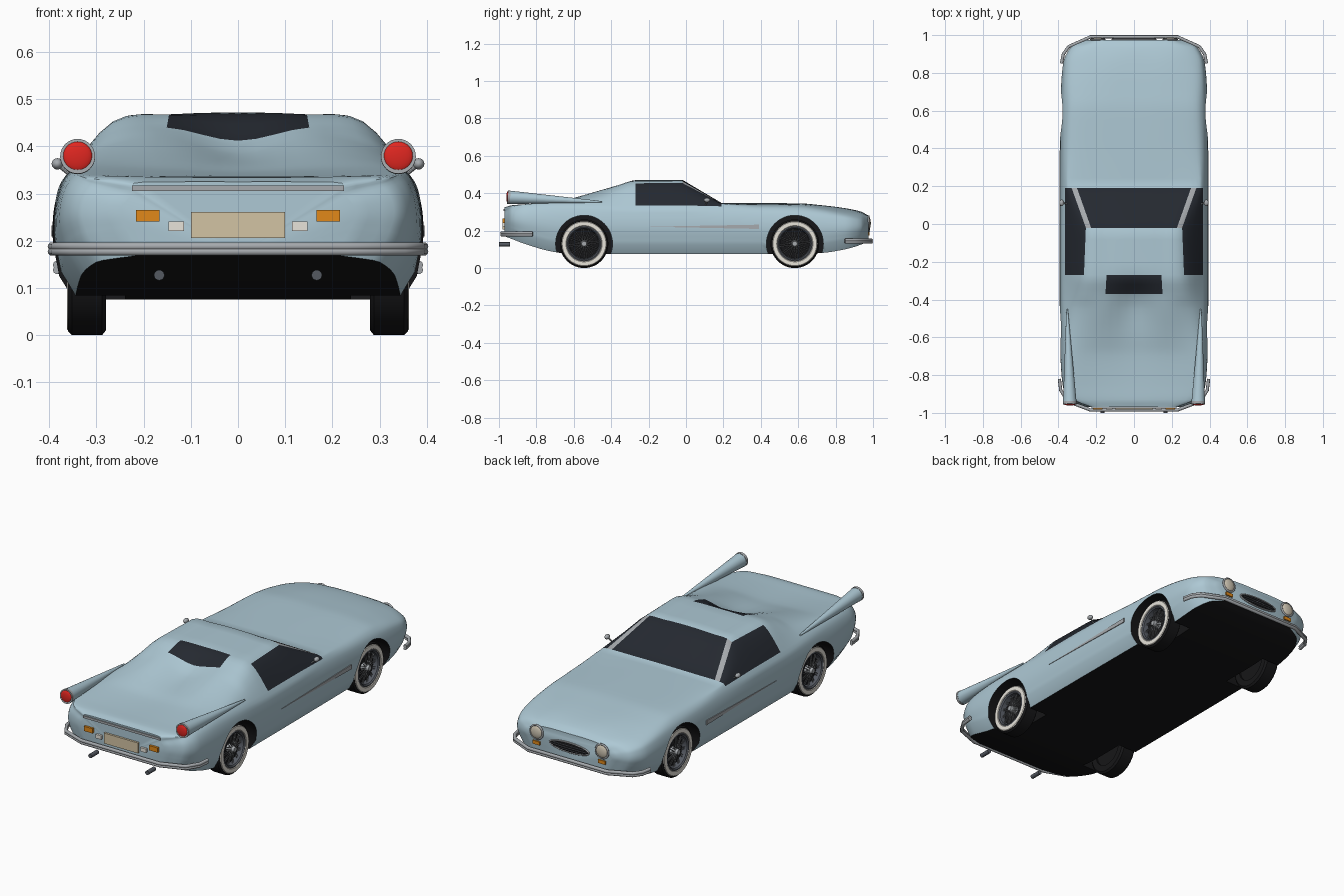
import bpy, bmesh, math
from mathutils import Vector, Matrix

if "Cube" in bpy.data.objects:
    bpy.data.objects.remove(bpy.data.objects["Cube"])


def mat(name, r, g, b):
    m = bpy.data.materials.new(name)
    m.diffuse_color = (r, g, b, 1)
    m.use_nodes = True
    m.node_tree.nodes["Principled BSDF"].inputs["Base Color"].default_value = m.diffuse_color
    return m


PAINT = mat("paint", .42, .58, .66)
GLASS = mat("glass", .018, .022, .03)
BLACK = mat("black", .008, .008, .009)
CHROME = mat("chrome", .38, .40, .42)
DARK = mat("dark_steel", .09, .10, .12)
WHITE = mat("whitewall", .80, .77, .70)
RED = mat("red_lens", .75, .02, .015)
ORANGE = mat("orange_lens", .75, .25, .01)
TAN = mat("plate_tan", .65, .55, .37)
LAMP = mat("lamp_glass", .62, .56, .45)


def finish(name, bm, *mats, angle=35):
    bmesh.ops.recalc_face_normals(bm, faces=bm.faces[:])
    me = bpy.data.meshes.new(name)
    bm.to_mesh(me)
    bm.free()
    for m in mats:
        me.materials.append(m)
    shade(me, angle)
    ob = bpy.data.objects.new(name, me)
    bpy.context.collection.objects.link(ob)
    return ob


def shade(me, angle=35):
    for p in me.polygons:
        p.use_smooth = True
    me.set_sharp_from_angle(angle=math.radians(angle))


def rod(name, a, b, r1, r2, m, n=24, bm=None):
    a, b = Vector(a), Vector(b)
    own = bm is None
    bm = bm or bmesh.new()
    M = Matrix.Translation((a + b) / 2) @ (b - a).to_track_quat('Z', 'Y').to_matrix().to_4x4()
    bmesh.ops.create_cone(bm, cap_ends=True, segments=n, radius1=r1, radius2=r2,
                          depth=(b - a).length, matrix=M)
    return finish(name, bm, m) if own else None


def box(name, c, size, m):
    bm = bmesh.new()
    bmesh.ops.create_cube(bm, size=1, matrix=Matrix.Translation(c) @ Matrix.Diagonal((*size, 1)))
    return finish(name, bm, m)


def ball(name, c, radii, m):
    bm = bmesh.new()
    bmesh.ops.create_uvsphere(bm, u_segments=24, v_segments=14, radius=1,
                              matrix=Matrix.Translation(c) @ Matrix.Diagonal((*radii, 1)))
    return finish(name, bm, m)


def tube(name, pts, r, m, cyclic=False):
    cu = bpy.data.curves.new(name, 'CURVE')
    cu.dimensions = '3D'
    cu.bevel_depth, cu.bevel_resolution, cu.use_fill_caps = r, 3, True
    sp = cu.splines.new('POLY')
    sp.points.add(len(pts) - 1)
    sp.use_cyclic_u = cyclic
    for p, co in zip(sp.points, pts):
        p.co = (*co, 1)
    cu.materials.append(m)
    ob = bpy.data.objects.new(name, cu)
    bpy.context.collection.objects.link(ob)


def oval(c, rx, rz, n=40):
    return [(c[0] + rx * math.cos(t), c[1], c[2] + rz * math.sin(t))
            for t in (math.tau * i / n for i in range(n))]


# Body stations: y, underside z, half width, belt z, roof-edge x, roof-edge z, mid z, centre z
ST = [(-.97, .17, .25, .30, .22, .322, .325, .325), (-.93, .155, .345, .322, .30, .335, .335, .335),
      (-.85, .125, .378, .335, .32, .342, .339, .337), (-.70, .085, .389, .34, .32, .355, .352, .345),
      (-.60, .075, .391, .34, .31, .367, .375, .36), (-.45, .075, .393, .338, .29, .395, .418, .382),
      (-.37, .075, .393, .336, .275, .425, .44, .412), (-.27, .075, .393, .335, .265, .453, .468, .47),
      (-.02, .075, .393, .335, .255, .455, .468, .472), (.19, .075, .392, .33, .33, .345, .347, .348),
      (.40, .075, .391, .318, .31, .338, .345, .347), (.60, .075, .389, .31, .31, .335, .345, .346),
      (.72, .08, .386, .30, .30, .322, .335, .336), (.85, .10, .375, .28, .28, .302, .318, .32),
      (.935, .125, .335, .265, .24, .288, .298, .302), (.975, .145, .25, .25, .19, .272, .28, .28)]


def slope(i, k):
    if i in (0, len(ST) - 1):
        j = max(i, 1)
        return (ST[j][k] - ST[j-1][k]) / (ST[j][0] - ST[j-1][0])
    a, b = ((ST[j+1][k] - ST[j][k]) / (ST[j+1][0] - ST[j][0]) for j in (i - 1, i))
    return 2 * a * b / (a + b) if a * b > 0 else 0


def station(i, t):
    a, b = ST[i], ST[i + 1]
    h = b[0] - a[0]
    if -.28 < a[0] < .18:
        return [u + (v - u) * t for u, v in zip(a, b)]
    return [a[0] + h * t] + [
        a[k] * (1 + 2*t) * (1-t)**2 + b[k] * t*t * (3 - 2*t)
        + h * (slope(i, k) * t * (1-t)**2 - slope(i + 1, k) * t*t * (1-t)) for k in range(1, 8)]


def ring(y, zb, w, zs, xr, zr, zq, zt):
    z2 = zb + .05
    P = [Vector(p) for p in ((w - .014, z2), (w, z2 + .4 * (zs - z2)), (w - .006, z2 + .75 * (zs - z2)),
                             (w - .028, zs), (xr, zr), (xr * .55, zq), (0, zt))]
    P = [2 * P[0] - P[1]] + P + [Vector((-xr * .55, zq))]
    half = [Vector((0, zb)), Vector((w - .045, zb))]
    for j in range(1, 7):
        a, b, c, d = P[j-1:j+3]
        for t in (0, .25, .5, .75):
            half.append(.5 * (2*b + (c-a)*t + (2*a - 5*b + 4*c - d)*t*t + (3*b - a - 3*c + d)*t**3))
    half.append(P[7])
    full = half + [Vector((-p.x, p.y)) for p in half[-2:0:-1]]
    return [(p.x, y, p.y) for p in full], len(half)


# Body shell with windows as face materials
bm = bmesh.new()
params = [station(i, t / 4) for i in range(len(ST) - 1) for t in range(4)] + [ST[-1]]
rings = []
for p in params:
    pts, m = ring(*p)
    rings.append([bm.verts.new(c) for c in pts])
n = len(rings[0])
for r in range(len(rings) - 1):
    y = (params[r][0] + params[r + 1][0]) / 2
    for i in range(n):
        f = bm.faces.new((rings[r][i], rings[r][(i+1) % n], rings[r+1][(i+1) % n], rings[r+1][i]))
        s = i if i < m - 1 else n - 1 - i
        if s == 0:
            f.material_index = 2
        elif 14 <= s <= 17 and -.27 < y < .19:
            f.material_index = 1
        elif s >= 18 and -.02 < y < .19:
            f.material_index = 3 if s == 18 else 1
        elif s >= 22 and -.37 < y < -.27:
            f.material_index = 1
bm.faces.new(rings[0])
bm.faces.new(rings[-1])
body = finish("body", bm, PAINT, GLASS, BLACK, CHROME)

# Wheel arches
AXLES = (("rear", -.545), ("front", .582))
for _, y in AXLES:
    for s in (-1, 1):
        cut = rod("arch_cutter", (s * .24, y, .13), (s * .5, y, .13), .152, .152, PAINT, 48)
        for m_ in (GLASS, BLACK, CHROME):
            cut.data.materials.append(m_)
        for p in cut.data.polygons:
            p.material_index = 2
        cut.hide_render = True
        mod = body.modifiers.new("arch", 'BOOLEAN')
        mod.operation, mod.solver, mod.object = 'DIFFERENCE', 'EXACT', cut
bpy.context.view_layer.update()
cutters = [md.object for md in body.modifiers]
new = bpy.data.meshes.new_from_object(body.evaluated_get(bpy.context.evaluated_depsgraph_get()))
body.modifiers.clear()
body.data = new
shade(new)
for c in cutters:
    bpy.data.objects.remove(c)


def lathe(name, profile, s, y, m, n=48):
    bm = bmesh.new()
    R = [[bm.verts.new((s * (.32 + x), y + r * math.cos(a), .13 + r * math.sin(a))) for x, r in profile]
         for a in (math.tau * i / n for i in range(n))]
    k = len(profile)
    for i in range(n):
        for j in range(k):
            bm.faces.new((R[i][j], R[i][(j+1) % k], R[(i+1) % n][(j+1) % k], R[(i+1) % n][j]))
    finish(name, bm, m)


# Wheels with whitewalls and wire spokes
for end, y in AXLES:
    for s in (-1, 1):
        tag = end + ("_right" if s > 0 else "_left")
        lathe(tag + "_tyre", [(-.04, .088), (-.04, .12), (-.032, .13), (.032, .13), (.04, .122), (.04, .088)],
              s, y, BLACK)
        lathe(tag + "_whitewall", [(.038, .092), (.043, .097), (.043, .117), (.038, .122)], s, y, WHITE)
        lathe(tag + "_rim", [(.01, .078), (.036, .082), (.042, .088), (.04, .094), (.01, .094)], s, y, DARK)
        rod(tag + "_backing", (s * .29, y, .13), (s * .325, y, .13), .09, .09, BLACK, 32)
        rod(tag + "_hub", (s * .325, y, .13), (s * .366, y, .13), .02, .013, CHROME)
        bm = bmesh.new()
        for i in range(24):
            a, b = math.tau * i / 24, math.tau * (i + (1.3 if i % 2 else -1.3)) / 24
            rod("", (s * .352, y + .014 * math.cos(a), .13 + .014 * math.sin(a)),
                (s * .342, y + .086 * math.cos(b), .13 + .086 * math.sin(b)), .0018, .0018, None, 6, bm)
        finish(tag + "_spokes", bm, CHROME)

# Bumpers: two stacked bars each
for name, path, zs in (
        ("rear_bumper", [(.395, -.82), (.388, -.88), (.35, -.94), (.23, -.985)], (.177, .188)),
        ("front_bumper", [(.384, .85), (.374, .9), (.345, .94), (.23, .991)], (.138, .149))):
    for z in zs:
        pts = [(x, y, z) for x, y in path]
        tube(name, pts + [(-x, y, z) for x, y, z in pts[::-1]], .0085, CHROME)

# Paired parts
for s in (-1, 1):
    # tail fins and round tail lights
    rod("tail_fin", (s * .354, -.45, .354), (s * .34, -.945, .378), .004, .036, PAINT, 32)
    rod("tail_light_ring", (s * .34, -.94, .378), (s * .34, -.954, .379), .037, .037, CHROME, 32)
    ball("tail_light", (s * .34, -.953, .379), (.031, .008, .031), RED)
    # rear panel lamps and exhausts
    box("rear_indicator", (s * .191, -.974, .253), (.05, .016, .025), ORANGE)
    box("reversing_light", (s * .131, -.974, .231), (.033, .016, .02), WHITE)
    rod("exhaust", (s * .167, -.94, .127), (s * .167, -1, .127), .011, .011, DARK)
    # headlights
    tube("headlight_ring", oval((s * .192, .977, .24), .036, .036), .005, CHROME, True)
    ball("headlight", (s * .192, .976, .24), (.035, .012, .035), LAMP)
    box("front_indicator", (s * .192, .974, .184), (.042, .016, .018), ORANGE)
    # door mirror
    ball("mirror", (s * .383, .112, .363), (.012, .017, .012), CHROME)
    rod("mirror_stem", (s * .35, .105, .335), (s * .381, .112, .36), .004, .004, CHROME, 10)
    # wedge-shaped side trim
    bm = bmesh.new()
    v = [[bm.verts.new((s * x, y, z)) for y, z in ((-.2, .221), (.39, .209), (.39, .232))] for x in (.385, .3955)]
    bm.faces.new(v[0])
    bm.faces.new(v[1])
    for i in range(3):
        j = (i + 1) % 3
        bm.faces.new((v[0][i], v[0][j], v[1][j], v[1][i]))
    finish("side_trim", bm, CHROME)

# Rear plate and trim bar
box("rear_plate", (0, -.974, .233), (.2, .014, .055), TAN)
box("rear_trim_bar", (0, -.971, .311), (.45, .01, .012), CHROME)

# Oval grille
ball("grille", (0, .975, .208), (.115, .008, .024), BLACK)
tube("grille_surround", oval((0, .977, .208), .115, .025), .004, CHROME, True)
for dz, w in ((-.011, .18), (0, .21), (.011, .18)):
    box("grille_bar", (0, .981, .208 + dz), (w, .006, .003), DARK)
